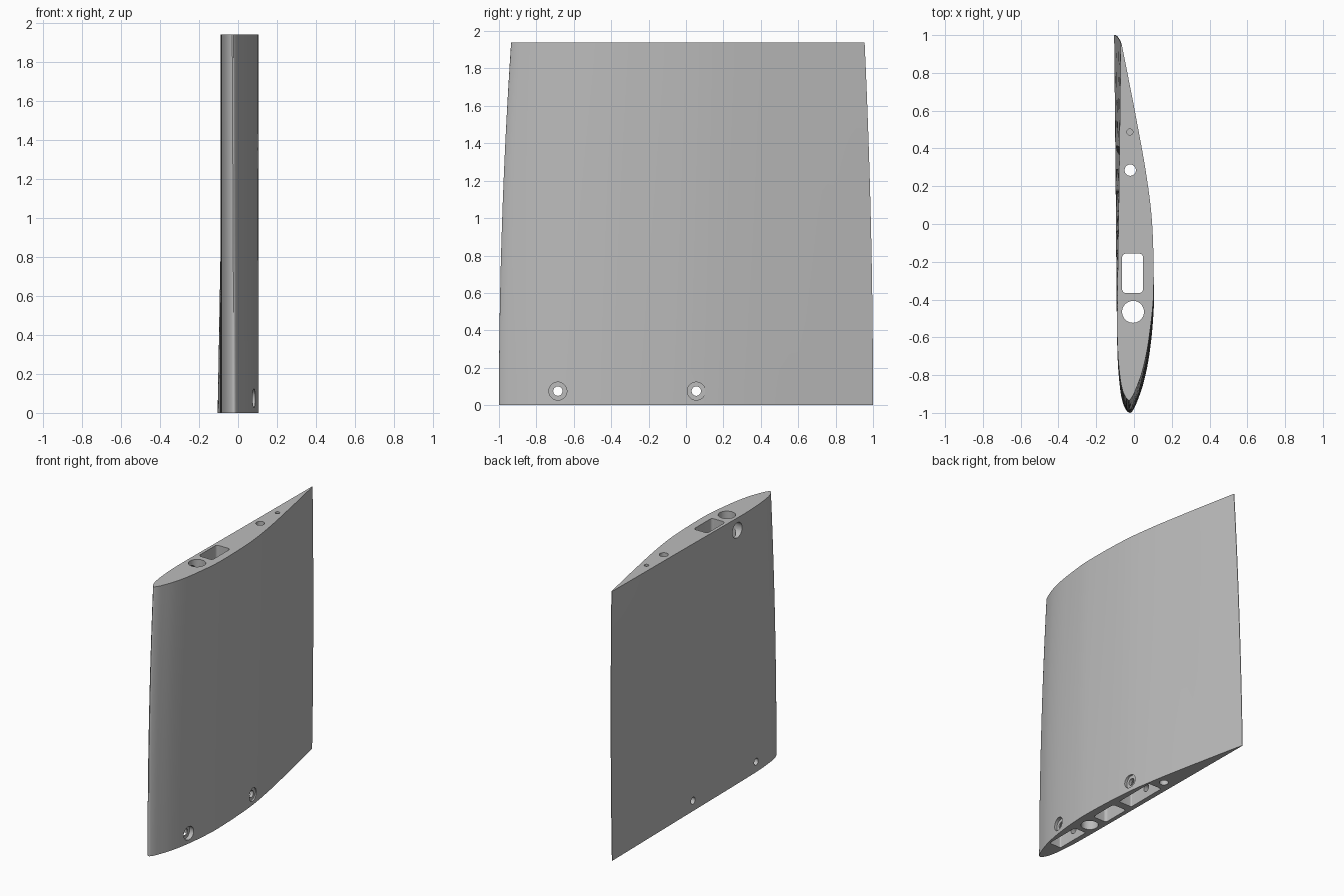
import bpy, bmesh, math
from mathutils import Vector

cube = bpy.data.objects.get("Cube")
if cube:
    bpy.data.objects.remove(cube, do_unlink=True)

HEIGHT = 1.94
LEVELS = 16

grey = bpy.data.materials.new("plain_grey")
grey.use_nodes = True
grey.diffuse_color = (0.5, 0.5, 0.5, 1)
grey.node_tree.nodes["Principled BSDF"].inputs["Base Color"].default_value = (0.5, 0.5, 0.5, 1)

# Root aerofoil: (chord fraction, x), trailing edge to nose along each side
curved_side = [(1, -.101), (.9, -.058), (.8, -.016), (.64, .047), (.5, .087), (.33, .105),
               (.24, .1), (.15, .08), (.08, .051), (.03, .017), (.008, -.004)]
nose = [(0, -.021)]
flat_side = [(.008, -.042), (.03, -.061), (.07, -.075), (.15, -.087), (.3, -.092),
             (.6, -.097), (1, -.105)]


def smooth_path(points, steps=6):
    """Catmull-Rom curve through the points."""
    p = [Vector(q) for q in points]
    p = [2 * p[0] - p[1]] + p + [2 * p[-1] - p[-2]]
    out = []
    for a, b, c, d in zip(p, p[1:], p[2:], p[3:]):
        for i in range(steps):
            t = i / steps
            out.append(b + t * (c - a) / 2 + t * t * (a - 2.5 * b + 2 * c - d / 2)
                       + t ** 3 * (1.5 * (b - c) + (d - a) / 2))
    return out + [p[-2]]


def place(s, x, curved, t):
    """Tapered, slightly twisted section at height fraction t."""
    front, back = -1 + .065 * t * t, 1 - .045 * t * t
    x += t * .035 * max(0, s - .2) / .8
    if curved:
        x -= t * .009 * (1 - s)
    return (x, front + s * (back - front), t * HEIGHT)


def new_object(name, bm):
    bmesh.ops.recalc_face_normals(bm, faces=bm.faces)
    mesh = bpy.data.meshes.new(name)
    bm.to_mesh(mesh)
    bm.free()
    mesh.materials.append(grey)
    ob = bpy.data.objects.new(name, mesh)
    bpy.context.collection.objects.link(ob)
    return ob


# Wing panel lofted from root to top
outline = smooth_path(curved_side + nose + flat_side)
nose_index = len(curved_side) * 6
bm = bmesh.new()
rings = []
for level in range(LEVELS + 1):
    t = level / LEVELS
    rings.append([bm.verts.new(place(p.x, p.y, i <= nose_index, t)) for i, p in enumerate(outline)])
count = len(outline)
for low, high in zip(rings, rings[1:]):
    for i in range(count):
        j = (i + 1) % count
        bm.faces.new((low[i], low[j], high[j], high[i]))
bm.faces.new(rings[0])
bm.faces.new(rings[-1])
wing = new_object("wing_panel", bm)


def cut(ob):
    ob.hide_render = True
    ob.hide_set(True)
    mod = wing.modifiers.new(ob.name, "BOOLEAN")
    mod.operation = "DIFFERENCE"
    mod.solver = "EXACT"
    mod.object = ob
    cutters.append(ob)


def prism(name, points, start, end, axis):
    """Extrude a 2D outline along z, or along x with the outline in (y, z)."""
    bm = bmesh.new()
    def vert(p, h):
        return bm.verts.new((p[0], p[1], h) if axis == "z" else (h, p[0], p[1]))
    a = [vert(p, start) for p in points]
    b = [vert(p, end) for p in points]
    bm.faces.new(a)
    bm.faces.new(b)
    for i in range(len(a)):
        j = (i + 1) % len(a)
        bm.faces.new((a[i], a[j], b[j], b[i]))
    cut(new_object(name, bm))


def circle(u, v, r, n=40):
    return [(u + r * math.cos(2 * math.pi * i / n), v + r * math.sin(2 * math.pi * i / n))
            for i in range(n)]


def rounded_box(u0, u1, v0, v1, r, n=6):
    corners = [(u1 - r, v1 - r), (u0 + r, v1 - r), (u0 + r, v0 + r), (u1 - r, v0 + r)]
    return [(u + r * math.cos((k + i / n) * math.pi / 2), v + r * math.sin((k + i / n) * math.pi / 2))
            for k, (u, v) in enumerate(corners) for i in range(n + 1)]


cutters = []
# Spar tunnels running the full height
prism("round_spar_tunnel", circle(-.005, -.465, .058), -.1, 2.1, "z")
prism("square_spar_tunnel", rounded_box(-.063, .048, -.365, -.157, .02), -.1, 2.1, "z")
prism("rear_rod_tunnel", circle(-.02, .285, .03), -.1, 2.1, "z")
prism("rear_pin_hole", circle(-.022, .487, .016, 24), 1.7, 2.1, "z")
# Side opening into the round tunnel near the top
prism("side_opening", circle(-.465, 1.85, .055), -.3, -.005, "x")
# Pockets in the root face
prism("front_root_pocket", rounded_box(-.05, .045, -.82, -.56, .01), -.1, .15, "z")
prism("rear_root_pocket", rounded_box(-.06, .045, -.1, .21, .01), -.1, .15, "z")
# Counterbored screw holes
for name, y, seat in (("front", -.685, .055), ("rear", .055, .068)):
    prism(name + "_screw_hole", circle(y, .075, .025), -.3, .3, "x")
    prism(name + "_counterbore", circle(y, .075, .048), seat, .3, "x")

# Apply the cuts, then remove the helpers
bpy.ops.object.select_all(action="DESELECT")
bpy.context.view_layer.objects.active = wing
wing.select_set(True)
for mod in list(wing.modifiers):
    bpy.ops.object.modifier_apply(modifier=mod.name)
for ob in cutters:
    bpy.data.objects.remove(ob, do_unlink=True)
bpy.ops.object.shade_smooth_by_angle(angle=math.radians(30))
